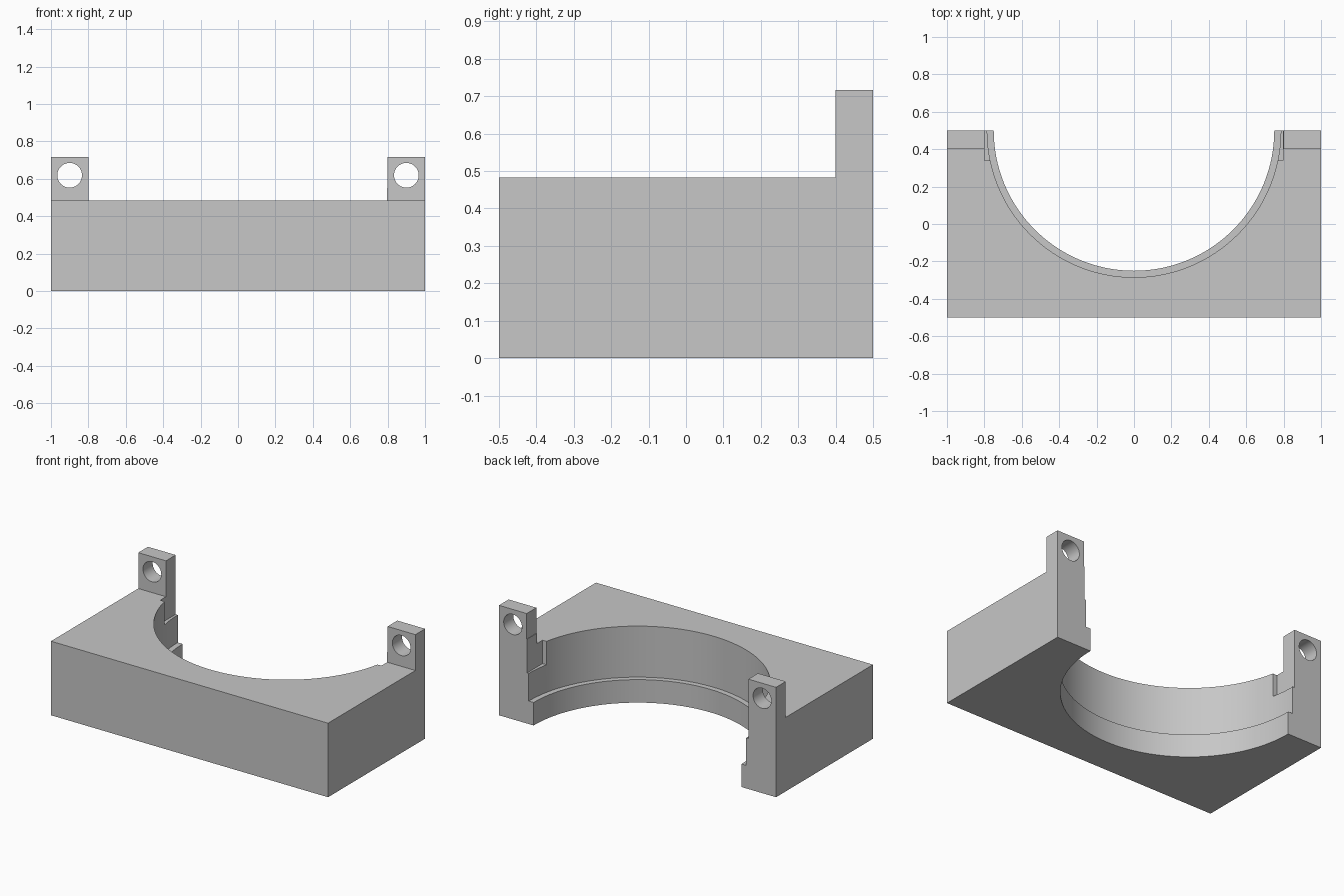
import bpy
import bmesh
from math import pi
from mathutils import Matrix, Vector

cube = bpy.data.objects.get("Cube")
if cube:
    bpy.data.objects.remove(cube, do_unlink=True)

HALF_X, HALF_Y = 1.0, 0.5
BLOCK_TOP, LUG_TOP = 0.483, 0.717
LUG_INNER, LUG_FRONT = 0.8, 0.4

grey = bpy.data.materials.new("plain grey")
grey.use_nodes = True
colour = (0.57, 0.57, 0.57, 1)
grey.diffuse_color = colour
grey.node_tree.nodes["Principled BSDF"].inputs["Base Color"].default_value = colour


def add_object(name, bm):
    mesh = bpy.data.meshes.new(name)
    bm.to_mesh(mesh)
    bm.free()
    obj = bpy.data.objects.new(name, mesh)
    bpy.context.collection.objects.link(obj)
    mesh.materials.append(grey)
    return obj


def box(name, low, high):
    low, high = Vector(low), Vector(high)
    bm = bmesh.new()
    place = Matrix.Translation((low + high) / 2) @ Matrix.Diagonal((*(high - low), 1))
    bmesh.ops.create_cube(bm, size=1, matrix=place)
    return add_object(name, bm)


def cylinder(name, centre, radius, depth, sides, turn=0):
    bm = bmesh.new()
    place = Matrix.Translation(centre) @ Matrix.Rotation(turn, 4, "X")
    bmesh.ops.create_cone(bm, cap_ends=True, segments=sides, radius1=radius,
                          radius2=radius, depth=depth, matrix=place)
    return add_object(name, bm)


def cut(target, cutter):
    """Subtract the cutter for good, then discard it."""
    cutter.hide_render = True
    mod = target.modifiers.new("cut", "BOOLEAN")
    mod.operation = "DIFFERENCE"
    mod.solver = "EXACT"
    mod.object = cutter
    bpy.ops.object.select_all(action="DESELECT")
    bpy.context.view_layer.objects.active = target
    target.select_set(True)
    bpy.ops.object.modifier_apply(modifier=mod.name)
    bpy.data.objects.remove(cutter, do_unlink=True)


# Solid stock, as tall as the lugs
body = box("saddle_block", (-HALF_X, -HALF_Y, 0), (HALF_X, HALF_Y, LUG_TOP))

# Clear the space in front of and between the two lugs
cut(body, box("front_clearance", (-2, -2, BLOCK_TOP), (2, LUG_FRONT, 2)))
cut(body, box("middle_clearance", (-LUG_INNER, 0.2, 0.55), (LUG_INNER, 2, 2)))

# Stepped half-round opening: narrow lip below, wider bore above
cut(body, cylinder("lip_bore", (0, HALF_Y, 0), 0.75, 3, 128))
cut(body, cylinder("main_bore", (0, HALF_Y, 1.15), 0.785, 2, 128))

# Square notches where the bore meets the lugs, left wall slightly proud
cut(body, box("notch", (-LUG_INNER, 0.34, 0.33), (0.797, 2, 0.6)))

# Screw hole through each lug
for side in (-1, 1):
    cut(body, cylinder("screw_hole", (side * 0.9, 0.45, 0.619), 0.066, 0.5, 48, pi / 2))

bpy.ops.object.shade_smooth_by_angle(angle=pi / 6)
